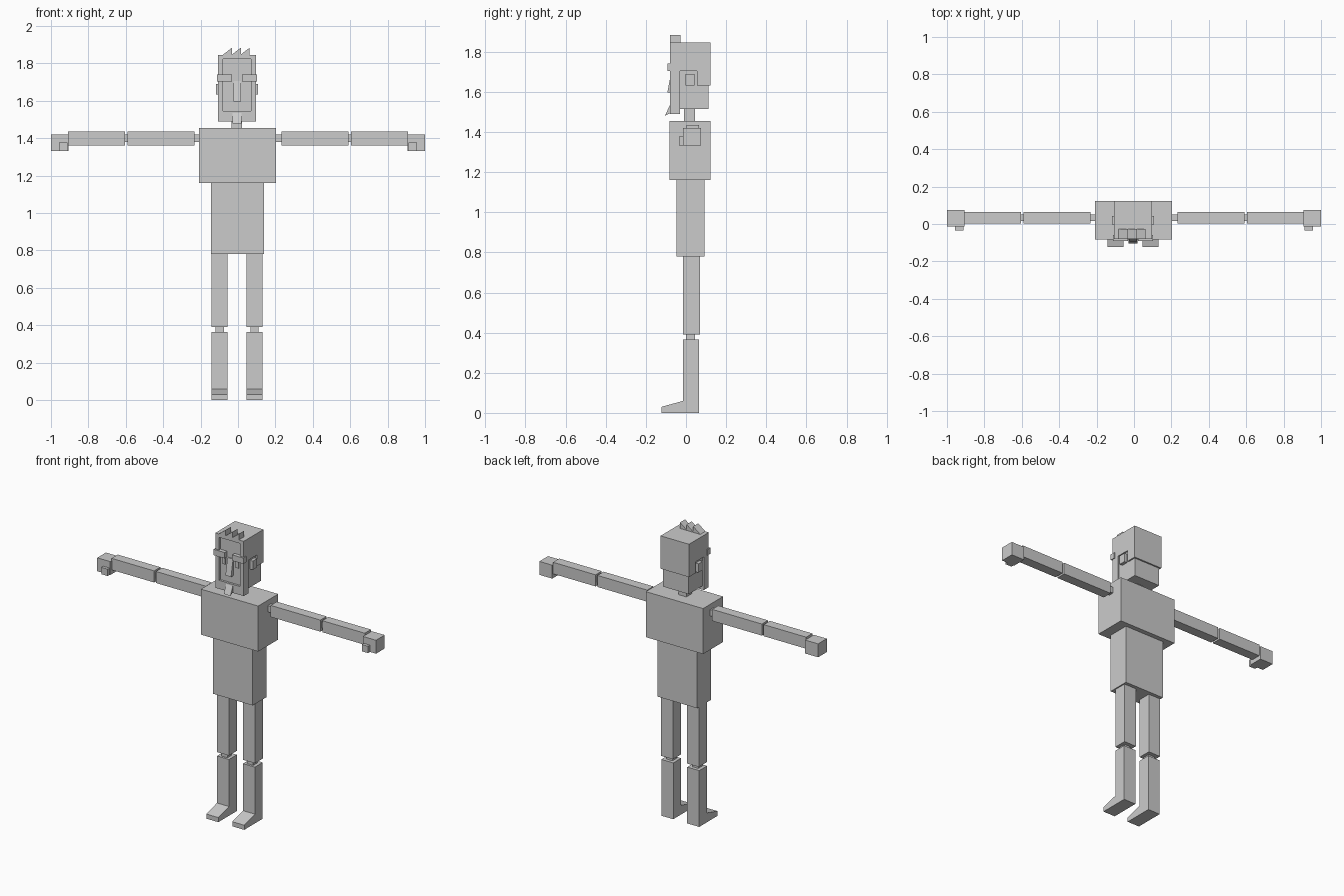
import bpy

MID = -0.005  # centre line of body, head and legs

grey = bpy.data.materials.new("plain_grey")
grey.diffuse_color = (0.6, 0.6, 0.6, 1)


def prism(name, axis, a, b, outline):
    """Extrude an outline from a to b along x (outline is y,z) or y (outline is x,z)."""
    def point(t, p):
        return (t, p[0], p[1]) if axis == "x" else (p[0], t, p[1])
    n = len(outline)
    verts = [point(t, p) for t in (a, b) for p in outline]
    faces = [tuple(range(n))[::-1], tuple(range(n, 2 * n))]
    faces += [(i, (i + 1) % n, n + (i + 1) % n, n + i) for i in range(n)]
    mesh = bpy.data.meshes.new(name)
    mesh.from_pydata(verts, [], faces)
    mesh.materials.append(grey)
    obj = bpy.data.objects.new(name, mesh)
    bpy.context.collection.objects.link(obj)
    # make all normals point outward
    import bmesh
    bm = bmesh.new()
    bm.from_mesh(mesh)
    bmesh.ops.recalc_face_normals(bm, faces=bm.faces)
    bm.to_mesh(mesh)
    bm.free()
    return obj


def box(name, x, y, z):
    return prism(name, "x", x[0], x[1],
                 [(y[0], z[0]), (y[1], z[0]), (y[1], z[1]), (y[0], z[1])])


def pair(name, x, y, z, mid=MID):
    """Two boxes mirrored about the centre line; x is the distance from it."""
    box(name + "_left", (mid + x[0], mid + x[1]), y, z)
    box(name + "_right", (mid - x[1], mid - x[0]), y, z)


# Torso and neck
box("chest", (-0.208, 0.203), (-0.083, 0.122), (1.16, 1.455))
box("abdomen", (-0.144, 0.139), (-0.048, 0.092), (0.78, 1.16))
box("neck", (-0.035, 0.022), (-0.01, 0.046), (1.45, 1.52))

# Arms
pair("shoulder_joint", (0.2, 0.24), (0.015, 0.05), (1.38, 1.42), 0)
pair("upper_arm", (0.233, 0.59), (0.002, 0.065), (1.36, 1.435), 0)
pair("elbow_joint", (0.585, 0.61), (0.015, 0.05), (1.38, 1.42), 0)
pair("forearm", (0.603, 0.908), (0.002, 0.065), (1.36, 1.435), 0)
pair("hand", (0.907, 1.0), (-0.014, 0.075), (1.333, 1.42), 0)
pair("thumb", (0.912, 0.957), (-0.034, -0.014), (1.333, 1.377), 0)

# Legs
pair("thigh", (0.05, 0.136), (-0.014, 0.07), (0.39, 0.782))
pair("knee_joint", (0.071, 0.114), (0.0, 0.044), (0.36, 0.395))
shin = [(0.066, 0), (-0.123, 0), (-0.123, 0.03), (-0.014, 0.06),
        (-0.014, 0.365), (0.066, 0.365)]
prism("shin_and_foot_left", "x", MID + 0.05, MID + 0.136, shin)
prism("shin_and_foot_right", "x", MID - 0.136, MID - 0.05, shin)

# Head with hair cap that drops lower at the back
box("head", (MID - 0.093, MID + 0.093), (-0.066, 0.112), (1.515, 1.84))
prism("hair_cap", "x", MID - 0.102, MID + 0.102,
      [(-0.03, 1.845), (0.122, 1.845), (0.122, 1.632), (0.055, 1.632),
       (0.055, 1.705), (-0.03, 1.705)])

# Hairline, sideburns and beard framing the face
front = (-0.08, -0.03)
pair("sideburn", (0.075, 0.102), front, (1.49, 1.845))
box("hairline", (MID - 0.075, MID + 0.075), front, (1.824, 1.845))
box("beard", (MID - 0.075, MID + 0.075), front, (1.49, 1.545))
prism("goatee", "x", MID - 0.024, MID + 0.024,
      [(-0.078, 1.54), (-0.105, 1.48), (-0.078, 1.495)])

# Hair spikes
for i in range(3):
    x = -0.085 + i * 0.047
    prism(f"hair_spike_{i + 1}", "y", -0.08, -0.028,
          [(x, 1.843), (x + 0.053, 1.884), (x + 0.053, 1.843)])

# Facial features
pair("eyebrow", (0.027, 0.107), (-0.091, -0.06), (1.704, 1.742))
pair("eye", (0.036, 0.06), (-0.073, -0.06), (1.655, 1.705))
prism("nose", "x", MID - 0.02, MID + 0.02,
      [(-0.06, 1.705), (-0.072, 1.705), (-0.093, 1.597), (-0.06, 1.597)])
pair("ear", (0.088, 0.113), (-0.002, 0.042), (1.633, 1.69))
